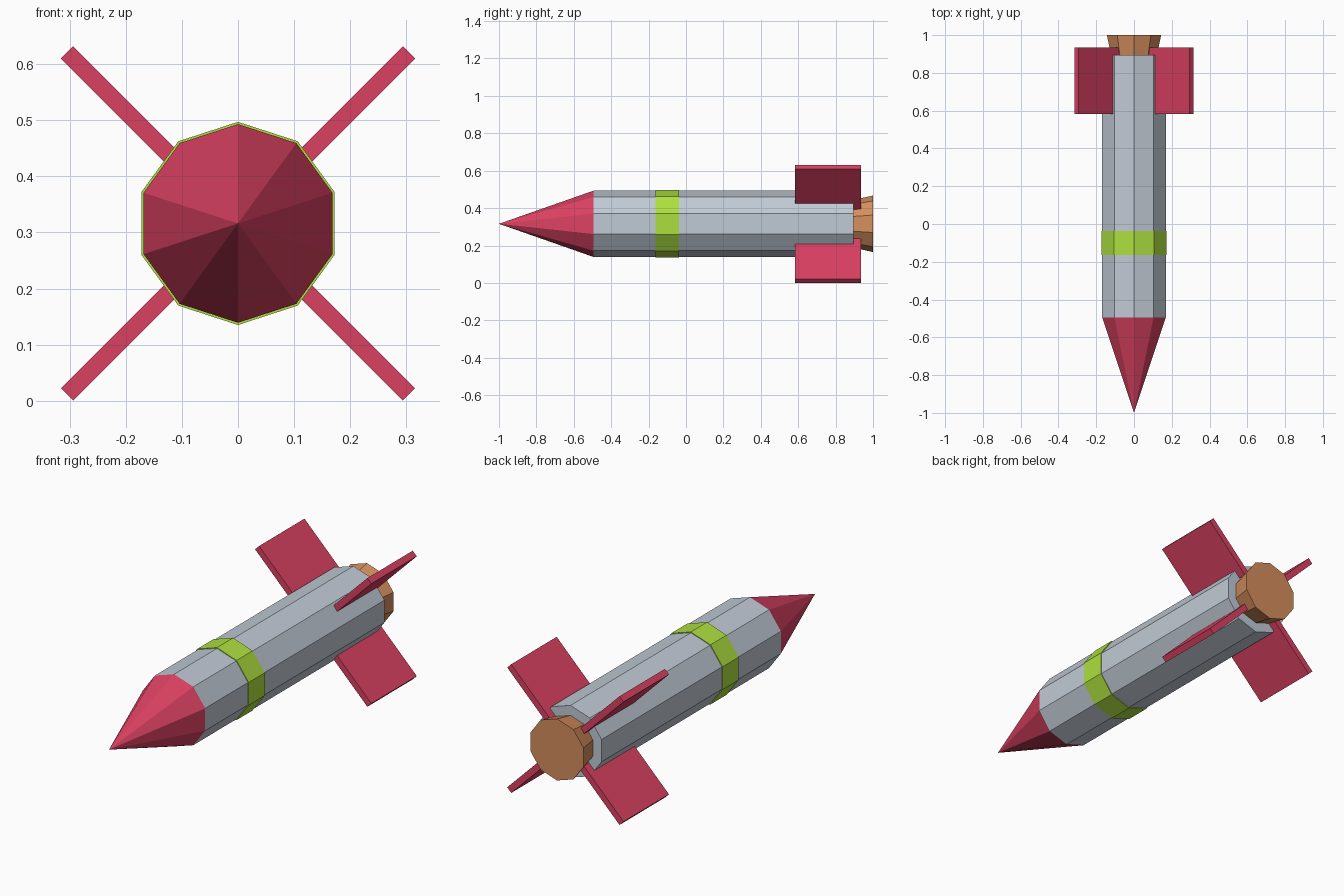
import bpy, bmesh, math
from mathutils import Matrix, Vector

cube = bpy.data.objects.get("Cube")
if cube:
    bpy.data.objects.remove(cube, do_unlink=True)

AXIS_Z = 0.316
SIDES = 10


def material(name, rgb):
    m = bpy.data.materials.new(name)
    m.use_nodes = True
    m.diffuse_color = (*rgb, 1)
    m.node_tree.nodes["Principled BSDF"].inputs["Base Color"].default_value = (*rgb, 1)
    return m


red = material("crimson", (0.71, 0.053, 0.122))
grey = material("light grey", (0.53, 0.59, 0.66))
green = material("lime green", (0.42, 0.74, 0.05))
copper = material("copper", (0.66, 0.27, 0.11))


def finish(name, bm, mat):
    bmesh.ops.recalc_face_normals(bm, faces=bm.faces)
    mesh = bpy.data.meshes.new(name)
    bm.to_mesh(mesh)
    bm.free()
    mesh.materials.append(mat)
    obj = bpy.data.objects.new(name, mesh)
    obj.location.z = AXIS_Z
    bpy.context.collection.objects.link(obj)
    return obj


def ring(bm, y, radius):
    """Ten-sided ring around the long axis, with a corner at the top."""
    angles = [math.tau * i / SIDES for i in range(SIDES)]
    return [bm.verts.new((radius * math.sin(a), y, radius * math.cos(a))) for a in angles]


def tube(name, y0, r0, y1, r1, mat):
    """Closed ten-sided section; a zero front radius gives a point."""
    bm = bmesh.new()
    back = ring(bm, y1, r1)
    bm.faces.new(back)
    if r0 == 0:
        tip = bm.verts.new((0, y0, 0))
        for i in range(SIDES):
            bm.faces.new((tip, back[i - 1], back[i]))
    else:
        front = ring(bm, y0, r0)
        bm.faces.new(front)
        for i in range(SIDES):
            bm.faces.new((front[i - 1], front[i], back[i], back[i - 1]))
    return finish(name, bm, mat)


# Fuselage sections from nose to exhaust
tube("nose_cone", -1.0, 0, -0.495, 0.177, red)
tube("body", -0.495, 0.177, 0.895, 0.177, grey)
tube("band", -0.163, 0.181, -0.038, 0.181, green)
tube("exhaust_nozzle", 0.85, 0.118, 1.0, 0.151, copper)

# Four diagonal tail fins
INNER, OUTER, THICK = 0.125, 0.431, 0.031
FRONT, BACK = 0.583, 0.935
for name, degrees in (("upper_left_fin", 45), ("upper_right_fin", 135),
                      ("lower_right_fin", 225), ("lower_left_fin", 315)):
    bm = bmesh.new()
    place = (Matrix.Rotation(-math.radians(degrees), 4, 'Y')
             @ Matrix.Translation(Vector(((INNER + OUTER) / 2, (FRONT + BACK) / 2, 0)))
             @ Matrix.Diagonal((OUTER - INNER, BACK - FRONT, THICK, 1)))
    bmesh.ops.create_cube(bm, size=1, matrix=place)
    finish(name, bm, red)
